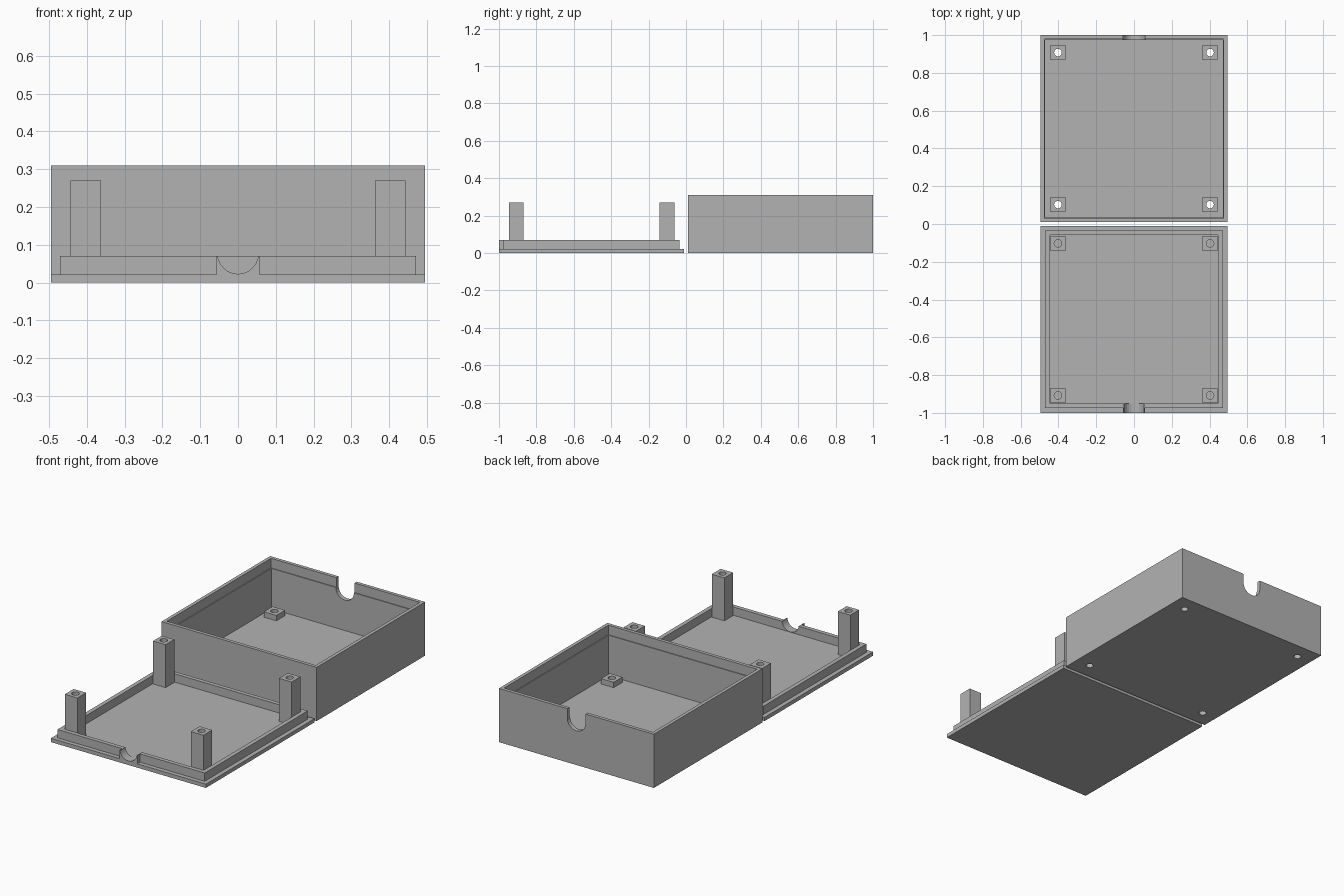
import bpy
import bmesh
from mathutils import Matrix, Vector

if "Cube" in bpy.data.objects:
    bpy.data.objects.remove(bpy.data.objects["Cube"])

grey = bpy.data.materials.new("plain_grey")
grey.use_nodes = True
COLOUR = (0.45, 0.45, 0.45, 1)
grey.diffuse_color = COLOUR
grey.node_tree.nodes["Principled BSDF"].inputs["Base Color"].default_value = COLOUR

HALF = 0.495       # half width of each square half of the case
BOX_Y, LID_Y = 0.505, -0.505
HEIGHT = 0.31
PLATE = 0.022      # floor and lid thickness
LIP_TOP = 0.07
POST = 0.4025      # screw post offset from the centre
PORT_R = 0.055     # cable opening radius


def finish(name, bm):
    mesh = bpy.data.meshes.new(name)
    bm.to_mesh(mesh)
    bm.free()
    mesh.materials.append(grey)
    obj = bpy.data.objects.new(name, mesh)
    bpy.context.collection.objects.link(obj)
    return obj


def block(name, x, y, hx, hy, z0, z1):
    """Box centred on x, y with half sizes hx, hy."""
    bm = bmesh.new()
    size = Vector((2 * hx, 2 * hy, z1 - z0))
    place = Matrix.Translation((x, y, (z0 + z1) / 2)) @ Matrix.Diagonal(size).to_4x4()
    bmesh.ops.create_cube(bm, size=1, matrix=place)
    return finish(name, bm)


def rod(name, centre, radius, length, axis="Z", sides=24):
    bm = bmesh.new()
    turn = Matrix.Rotation(1.5707963, 4, "X") if axis == "Y" else Matrix()
    bmesh.ops.create_cone(bm, cap_ends=True, segments=sides, radius1=radius,
                          radius2=radius, depth=length,
                          matrix=Matrix.Translation(centre) @ turn)
    return finish(name, bm)


def combine(target, tool, operation="DIFFERENCE"):
    """Apply a boolean and remove the tool object."""
    tool.hide_render = True
    mod = target.modifiers.new("boolean", "BOOLEAN")
    mod.operation = operation
    mod.solver = "EXACT"
    mod.object = tool
    bpy.context.view_layer.objects.active = target
    bpy.ops.object.modifier_apply(modifier=mod.name)
    bpy.data.objects.remove(tool)


def corners(y):
    for sx, side in ((-1, "right"), (1, "left")):
        for sy, end in ((-1, "front"), (1, "back")):
            yield sx * POST, y + sy * POST, end + "_" + side


# Open box with a shallow stepped recess around the rim
box = block("box_shell", 0, BOX_Y, HALF, HALF, 0, HEIGHT)
combine(box, block("cavity", 0, BOX_Y, 0.47, 0.47, PLATE, 0.4))
combine(box, block("rim_recess", 0, BOX_Y, 0.475, 0.475, HEIGHT - 0.055, 0.4))

# U-shaped cable notch in the back wall
NOTCH_R = PORT_R + 0.003
port_z = HEIGHT - PORT_R
combine(box, block("notch_slot", 0, BOX_Y + HALF, NOTCH_R, 0.1, port_z, 0.4))
combine(box, rod("notch_round", (0, BOX_Y + HALF, port_z), NOTCH_R, 0.2, "Y"))

# Screw bosses with holes through the floor
for x, y, where in corners(BOX_Y):
    boss = block("boss_" + where, x, y, 0.04, 0.04, PLATE, 0.053)
    for part in (boss, box):
        combine(part, rod("screw_hole", (x, y, 0), 0.02, 0.3))

# Lid plate
block("lid_plate", 0, LID_Y, HALF, HALF, 0, PLATE)

# Raised lip with a tab that fills the notch, cut by the round cable opening
lip = block("lid_lip", 0, LID_Y, 0.47, 0.47, PLATE, LIP_TOP)
combine(lip, block("lip_inside", 0, LID_Y, 0.446, 0.446, 0, 0.2))
front = LID_Y - HALF
combine(lip, block("notch_tab", 0, front + 0.018, 0.0575, 0.018, PLATE, LIP_TOP), "UNION")
combine(lip, rod("cable_opening", (0, front, PLATE + PORT_R), PORT_R - 0.001, 0.2, "Y"))

# Screw posts on the lid
for x, y, where in corners(LID_Y):
    post = block("post_" + where, x, y, 0.04, 0.04, PLATE, 0.27)
    combine(post, rod("post_hole", (x, y, 0.2), 0.02, 0.3))
